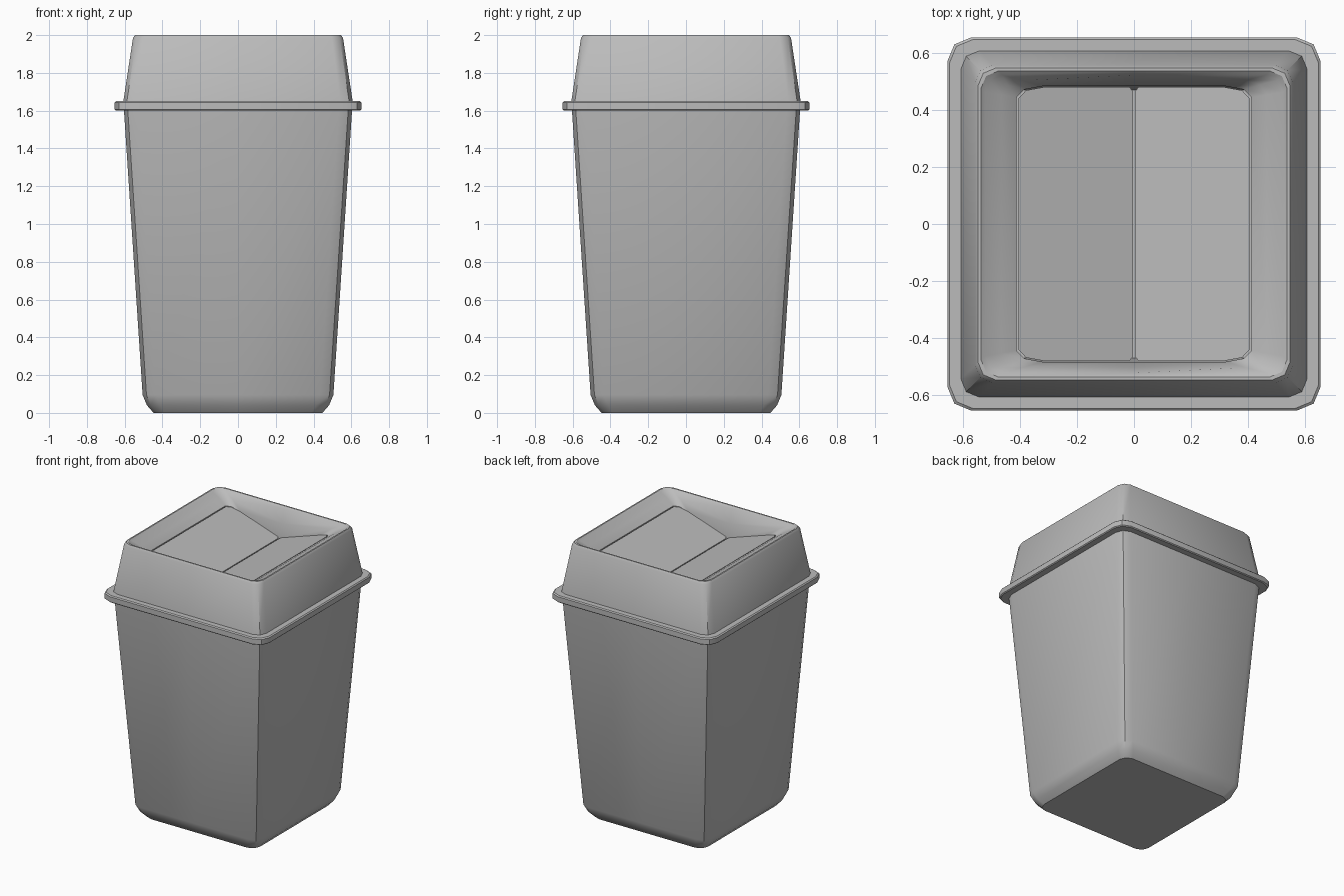
import bpy
import bmesh
import math

cube = bpy.data.objects.get("Cube")
if cube:
    bpy.data.objects.remove(cube, do_unlink=True)

grey = bpy.data.materials.new("grey plastic")
grey.use_nodes = True
grey.diffuse_color = (0.5, 0.5, 0.5, 1)
grey.node_tree.nodes["Principled BSDF"].inputs["Base Color"].default_value = (0.5, 0.5, 0.5, 1)

VALLEY, SLOPE = 1.79, 0.33


def vee(x):
    """Height of the two sloping flaps at x."""
    return VALLEY + SLOPE * abs(x)


def outline(hx, hy, rx, ry):
    """Rectangle with two-segment corners and a point mid front and back."""
    k = 1 - math.sqrt(0.5)
    quarter = [(hx, hy - ry), (hx - k * rx, hy - k * ry), (hx - rx, hy)]
    right = [(x, -y) for x, y in reversed(quarter)] + quarter
    left = [(-x, -y) for x, y in right]
    return right + [(0, hy)] + left + [(0, -hy)]


def finish(name, bm):
    bmesh.ops.recalc_face_normals(bm, faces=bm.faces[:])
    mesh = bpy.data.meshes.new(name)
    bm.to_mesh(mesh)
    bm.free()
    mesh.materials.append(grey)
    obj = bpy.data.objects.new(name, mesh)
    bpy.context.collection.objects.link(obj)
    bpy.ops.object.select_all(action="DESELECT")
    obj.select_set(True)
    bpy.context.view_layer.objects.active = obj
    bpy.ops.object.shade_smooth_by_angle(angle=math.radians(35))
    return obj


def loft(name, rings, closed):
    """Skin rings of points, joining last to first or capping both ends."""
    bm = bmesh.new()
    loops = [[bm.verts.new(p) for p in ring] for ring in rings]
    pairs = list(zip(loops, loops[1:]))
    if closed:
        pairs.append((loops[-1], loops[0]))
    else:
        bm.faces.new(loops[0])
        bm.faces.new(loops[-1])
    for a, b in pairs:
        for i in range(len(a)):
            j = (i + 1) % len(a)
            bm.faces.new((a[i], a[j], b[j], b[i]))
    return finish(name, bm)


def square(h, r, z):
    return [(x, y, z) for x, y in outline(h, h, r, r)]


# Tapered bin body with rounded foot and hollow inside
body = [(0.447, 0.06, 0), (0.482, 0.07, 0.04), (0.505, 0.07, 0.095),
        (0.605, 0.07, 1.62), (0.585, 0.06, 1.62), (0.47, 0.06, 0.06)]
loft("bin_body", [square(*p) for p in body], closed=False)

# Lid: collar, sloping hood, rounded rim
lid = [(0.58, 0.06, 1.6), (0.647, 0.08, 1.6), (0.653, 0.08, 1.606),
       (0.653, 0.08, 1.643), (0.646, 0.08, 1.65), (0.607, 0.065, 1.65),
       (0.556, 0.06, 1.985), (0.546, 0.06, 2.0), (0.536, 0.06, 2.0),
       (0.522, 0.06, 1.987)]
rings = [square(*p) for p in lid]

# Funnel sloping down to the opening, whose edge follows the flaps
opening = outline(0.412, 0.483, 0.09, 0.04)
middle = outline(0.465, 0.503, 0.075, 0.05)
rings.append([(x, y, (1.98 + vee(x)) / 2) for x, y in middle])
rings.append([(x, y, vee(x)) for x, y in opening])
rings.append([(x, y, vee(x) - 0.04) for x, y in opening])
loft("lid", rings, closed=True)


# Pair of flaps meeting in a shallow valley
def flap(name, side):
    edge = [(x, y) for x, y in outline(0.405, 0.48, 0.09, 0.04) if x > 0]
    edge += [(0.016, 0.48), (0.004, 0.465), (0.004, -0.465), (0.016, -0.48)]
    bm = bmesh.new()
    top = [bm.verts.new((side * x, y, vee(x))) for x, y in edge]
    face = bm.faces.new(top)
    result = bmesh.ops.extrude_face_region(bm, geom=[face], use_keep_orig=True)
    low = [g for g in result["geom"] if isinstance(g, bmesh.types.BMVert)]
    bmesh.ops.translate(bm, verts=low, vec=(0, 0, -0.025))
    finish(name, bm)


flap("left_flap", 1)
flap("right_flap", -1)
